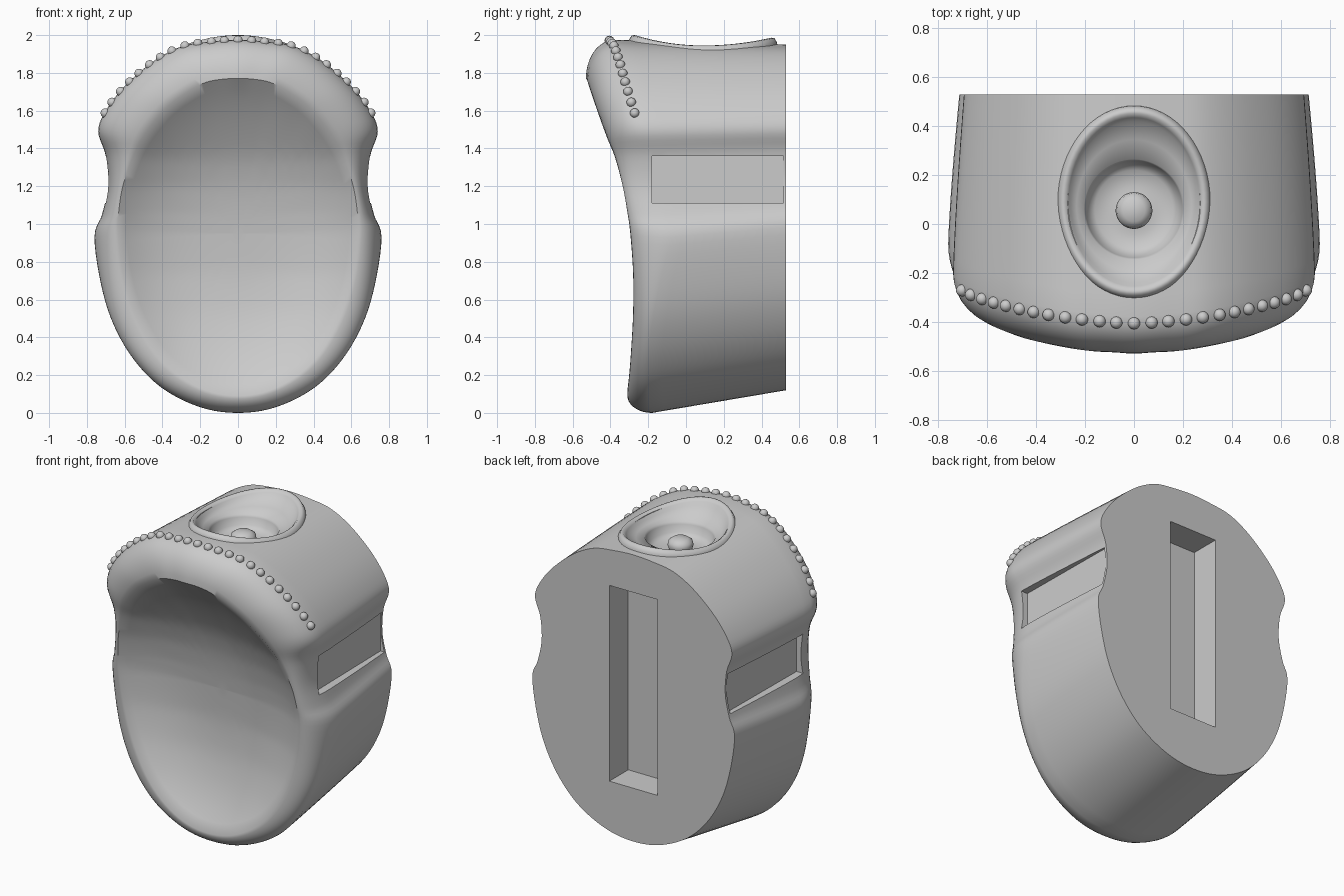
import bpy, bmesh
from math import sin, cos, pi, radians
from mathutils import Vector

if "Cube" in bpy.data.objects:
    bpy.data.objects.remove(bpy.data.objects["Cube"])

# Half outline from chin to crown: outer x, z, y and opening x, z, y
ROWS = [
    (0, 0, -.18, 0, .09, -.31), (.20, .03, -.19, .17, .12, -.31),
    (.40, .13, -.20, .33, .21, -.30), (.55, .28, -.20, .45, .34, -.29),
    (.66, .47, -.18, .55, .53, -.28), (.725, .68, -.14, .61, .74, -.28),
    (.76, .93, -.08, .635, .95, -.295), (.72, 1.05, -.10, .632, 1.06, -.31),
    (.69, 1.20, -.12, .61, 1.20, -.335), (.70, 1.36, -.16, .56, 1.35, -.375),
    (.74, 1.49, -.20, .51, 1.45, -.415), (.70, 1.60, -.24, .455, 1.53, -.445),
    (.60, 1.73, -.28, .365, 1.63, -.48), (.45, 1.86, -.32, .26, 1.705, -.505),
    (.30, 1.94, -.35, .17, 1.75, -.52), (.15, 1.965, -.37, .08, 1.767, -.525),
    (0, 1.975, -.38, 0, 1.77, -.53)]
LOOP = ROWS + [(-r[0], r[1], r[2], -r[3], r[4], r[5]) for r in ROWS[-2:0:-1]]
SUB = 5


def outline(u):
    """Catmull-Rom sample of the closed outline at row position u."""
    n, i = len(LOOP), int(u // 1)
    t = u - i
    a, b, c, d = (LOOP[(i + k) % n] for k in (-1, 0, 1, 2))
    return [q + .5 * t * (r - p + t * (2*p - 5*q + 4*r - s + t * (3*(q - r) + s - p)))
            for p, q, r, s in zip(a, b, c, d)]


def lip(r, ang):
    """Rounded front lip: opening edge at 0, outer wall at 90 degrees."""
    s, c = sin(ang), cos(ang)
    return Vector((r[3] + (r[0] - r[3]) * s, r[5] + (r[2] - r[5]) * (1 - c),
                   r[4] + (r[1] - r[4]) * s))


def wall(r, t):
    k = 1 - .06 * t ** 1.3
    return Vector((r[0] * k, r[2] + (.53 - r[2]) * t, r[1] * (1 - t) + t * (.12 + r[1] * .9266)))


def front_y(z):
    """Depth of the opening edge at height z."""
    for a, b in zip(ROWS, ROWS[1:]):
        if z <= b[4]:
            return a[5] + (b[5] - a[5]) * max(0, z - a[4]) / (b[4] - a[4])
    return ROWS[-1][5]


def bowl(r, c):
    """Shallow bowl behind the opening; c runs from centre 0 to edge 1."""
    z = .95 + (r[4] - .95) * c
    return Vector((r[3] * c, front_y(z) + .14 * (1 - c ** 3), z))


def loft(name, rings, start=None, end=None):
    """Skin a list of closed rings; each end is a pole point or a flat cap."""
    bm = bmesh.new()
    vs = [[bm.verts.new(p) for p in ring] for ring in rings]
    n = len(vs[0])
    for a, b in zip(vs, vs[1:]):
        for i in range(n):
            bm.faces.new((a[i], a[(i+1) % n], b[(i+1) % n], b[i]))
    for ring, pole in ((vs[0], start), (vs[-1], end)):
        if pole is None:
            bm.faces.new(ring)
        else:
            p = bm.verts.new(pole)
            for i in range(n):
                bm.faces.new((ring[i], ring[(i+1) % n], p))
    bmesh.ops.recalc_face_normals(bm, faces=bm.faces)
    me = bpy.data.meshes.new(name)
    bm.to_mesh(me)
    bm.free()
    ob = bpy.data.objects.new(name, me)
    bpy.context.collection.objects.link(ob)
    return ob


def smooth(ob, deg):
    bpy.ops.object.select_all(action='DESELECT')
    ob.select_set(True)
    bpy.context.view_layer.objects.active = ob
    bpy.ops.object.shade_smooth_by_angle(angle=radians(deg))


def cut(ob, cutter):
    m = ob.modifiers.new("cut", 'BOOLEAN')
    m.operation, m.solver, m.object = 'DIFFERENCE', 'EXACT', cutter
    bpy.context.view_layer.objects.active = ob
    bpy.ops.object.modifier_apply(modifier=m.name)
    bpy.data.objects.remove(cutter)


def oval(rx, ry, cy, z, n=64, lift=0):
    return [(rx * cos(2*pi*i/n), cy + ry * sin(2*pi*i/n),
             z + lift * sin(2*pi*i/n) ** 2 * (1 if i > n/2 else .75)) for i in range(n)]


# Shell: shallow bowl, rounded lip, outer wall and flat back
samples = [outline(i / SUB) for i in range(len(LOOP) * SUB)]
rings = [[bowl(r, k / 14) for r in samples] for k in range(1, 14)]
rings += [[lip(r, radians(a)) for r in samples] for a in range(0, 91, 10)]
rings += [[wall(r, t / 10) for r in samples] for t in range(1, 11)]
rings.append([Vector((p.x * .96, .53, 1.03 + (p.z - 1.03) * .96)) for p in rings[-1]])
shell = loft("shell", rings, start=(0, front_y(.95) + .14, .95))

# Back slot
cut(shell, loft("slot_cutter", [[(x, y, z) for x, z in
    ((-.17, .46), (.17, .46), (.17, 1.71), (-.17, 1.71))] for y in (.34, .7)]))

# Side recesses, running out flush at the back
for s in (1, -1):
    cut(shell, loft("recess_cutter", [[(s * x, y, z) for x, y in
        ((.655, -.18), (.95, -.18), (.95, .515), (.645, .515))] for z in (1.11, 1.36)]))

# Well for the dish
cut(shell, loft("well_cutter", [oval(.27, .35, .09, z) for z in (1.74, 2.2)]))
smooth(shell, 40)

# Oval dish with rounded rim, round well and central knob
dish = loft("crown_dish", [
    oval(.20, .20, .06, 1.72), oval(.29, .37, .09, 1.80),
    oval(.318, .398, .09, 1.88, lift=.055), oval(.312, .392, .09, 1.92, lift=.055),
    oval(.298, .378, .09, 1.943, lift=.055), oval(.282, .362, .09, 1.945, lift=.055),
    oval(.268, .345, .09, 1.932, lift=.05), oval(.258, .33, .09, 1.915, lift=.045),
    oval(.235, .27, .075, 1.90, lift=.015), oval(.205, .205, .06, 1.89),
    oval(.198, .198, .06, 1.875), oval(.185, .185, .06, 1.83), oval(.16, .16, .06, 1.81),
    oval(.10, .10, .055, 1.80), oval(.065, .065, .055, 1.805),
    oval(.075, .075, .055, 1.835), oval(.07, .07, .055, 1.86),
    oval(.045, .045, .055, 1.878)], end=(0, .055, 1.883))
smooth(dish, 60)

# Row of beads along the brow, evenly spaced
path = [lip(outline(10.9 + i * 10.2 / 400), radians(80)) for i in range(401)]
dist = [0]
for a, b in zip(path, path[1:]):
    dist.append(dist[-1] + (b - a).length)
COUNT = 25
bm = bmesh.new()
for k in range(COUNT):
    goal = dist[-1] * k / (COUNT - 1)
    p = path[min(range(401), key=lambda i: abs(dist[i] - goal))]
    new = bmesh.ops.create_uvsphere(bm, u_segments=14, v_segments=10, radius=.025)
    bmesh.ops.translate(bm, verts=new["verts"], vec=p)
me = bpy.data.meshes.new("brow_beads")
bm.to_mesh(me)
bm.free()
beads = bpy.data.objects.new("brow_beads", me)
bpy.context.collection.objects.link(beads)
smooth(beads, 60)
